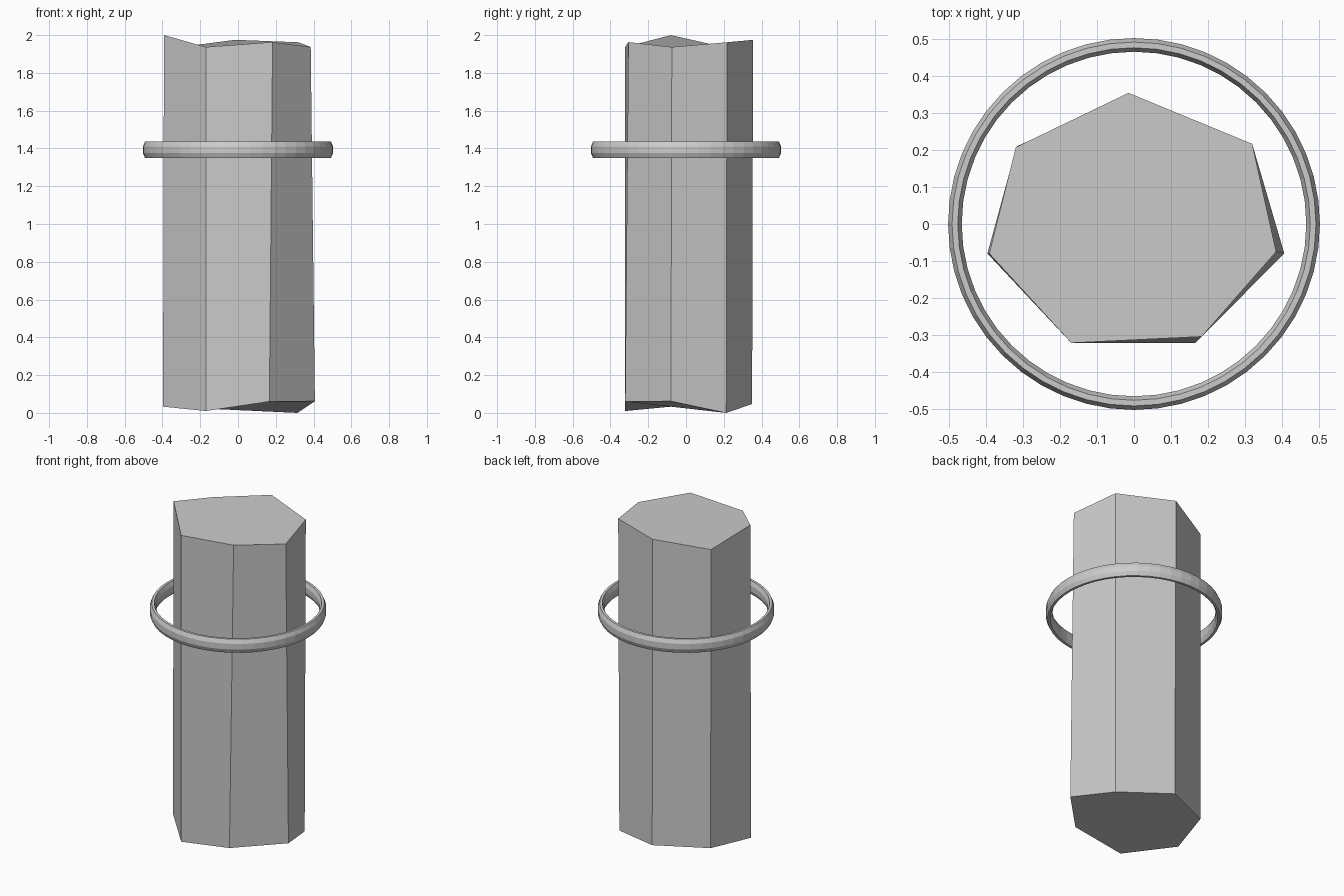
import bpy
import bmesh
from math import cos, sin, pi, tau

cube = bpy.data.objects.get("Cube")
if cube:
    bpy.data.objects.remove(cube, do_unlink=True)

grey = bpy.data.materials.new("plain_grey")
grey.use_nodes = True
colour = (0.6, 0.6, 0.6, 1)
grey.diffuse_color = colour
grey.node_tree.nodes["Principled BSDF"].inputs["Base Color"].default_value = colour


def finish(name, bm):
    bmesh.ops.recalc_face_normals(bm, faces=bm.faces)
    mesh = bpy.data.meshes.new(name)
    bm.to_mesh(mesh)
    bm.free()
    mesh.materials.append(grey)
    obj = bpy.data.objects.new(name, mesh)
    bpy.context.collection.objects.link(obj)
    return obj


def bridge(bm, a, b):
    for i in range(len(a)):
        j = (i + 1) % len(a)
        bm.faces.new((a[i], a[j], b[j], b[i]))


# Rough seven-sided pillar with uneven ends, corners anticlockwise from the back
top = [(-.015, .355, 1.975), (-.32, .208, 1.935), (-.392, -.08, 2), (-.17, -.322, 1.937),
       (.183, -.305, 1.963), (.385, -.075, 1.937), (.32, .217, 1.962)]
base = [(-.01, .35, .047), (-.318, .21, .057), (-.397, -.08, .033), (-.17, -.322, .01),
        (.166, -.322, .06), (.407, -.08, .062), (.315, .213, 0)]
bm = bmesh.new()
upper, lower = ([bm.verts.new(p) for p in loop] for loop in (top, base))
bridge(bm, lower, upper)
bm.faces.new(upper)
bm.faces.new(lower)
finish("pillar", bm)

# Floating ring: tall octagonal section swept in a circle
SEGMENTS, SIDES = 48, 8
bm = bmesh.new()
loops = []
for s in range(SEGMENTS):
    a = tau * s / SEGMENTS
    loop = []
    for k in range(SIDES):
        t = tau * (k + 0.5) / SIDES
        r = 0.485 + 0.02 * cos(t)
        loop.append(bm.verts.new((r * cos(a), r * sin(a), 1.393 + 0.046 * sin(t))))
    loops.append(loop)
for s in range(SEGMENTS):
    bridge(bm, loops[s], loops[(s + 1) % SEGMENTS])
finish("ring", bm)
